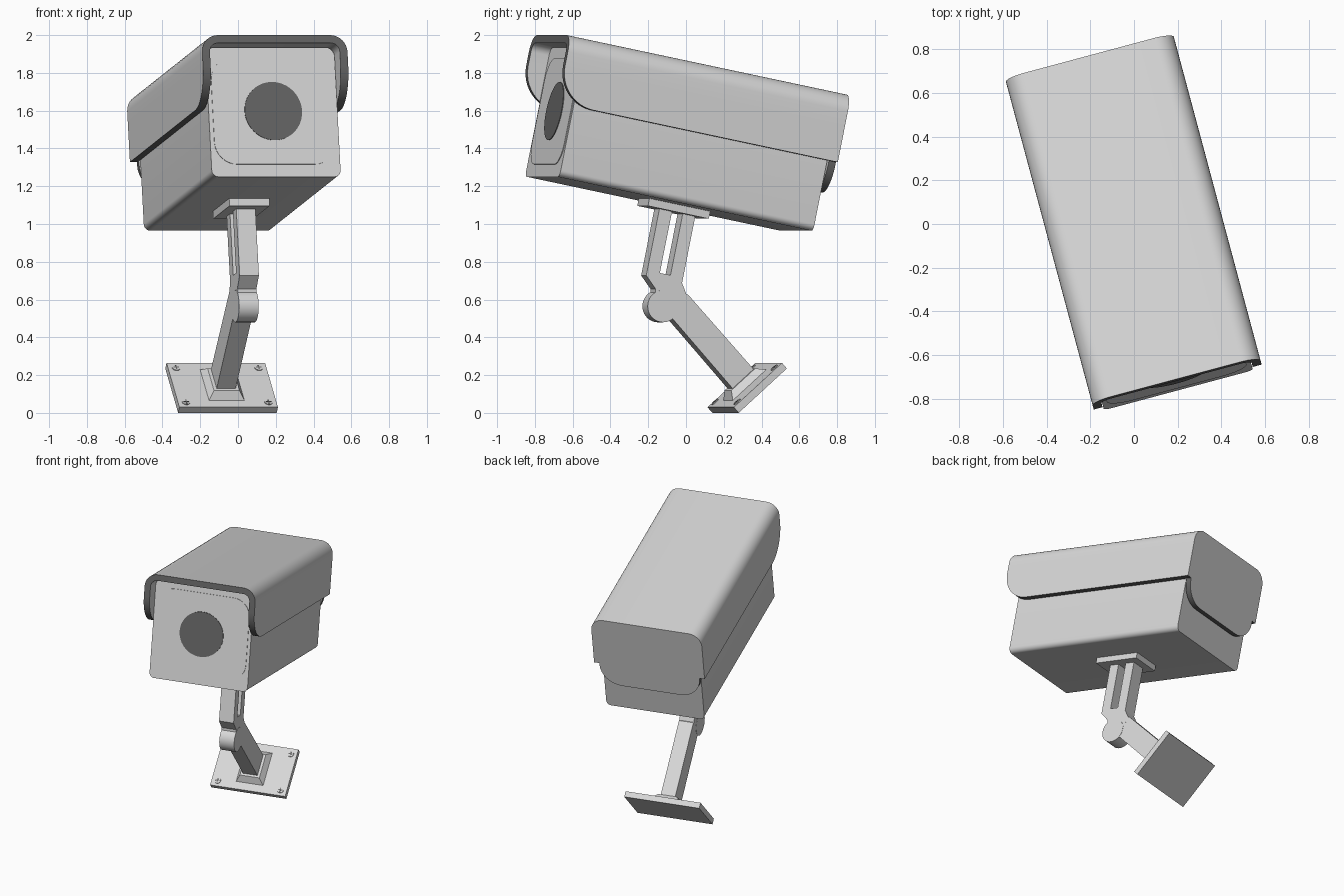
import bpy, bmesh
from math import sin, cos, pi, radians, sqrt
from mathutils import Matrix

if "Cube" in bpy.data.objects:
    bpy.data.objects.remove(bpy.data.objects["Cube"])


def material(name, v):
    m = bpy.data.materials.new(name)
    m.diffuse_color = (v, v, v, 1)
    m.use_nodes = True
    m.node_tree.nodes["Principled BSDF"].inputs["Base Color"].default_value = m.diffuse_color
    return m


LIGHT = material("light grey", 0.68)
DARK = material("dark grey", 0.13)

# Frames: everything is turned 15 degrees; the head is pitched, the wall base is tilted
YAW = Matrix.Rotation(radians(15), 4, 'Z')
HEAD = YAW @ Matrix.Translation((0, -0.788, 1.25)) @ Matrix.Rotation(radians(-11.6), 4, 'X')
BASE = YAW @ Matrix.Translation((0, 0.322, 0.1475)) @ Matrix.Rotation(radians(41.7), 4, 'X')


def finish(bm, name, frame, mats):
    bmesh.ops.recalc_face_normals(bm, faces=bm.faces[:])
    me = bpy.data.meshes.new(name)
    bm.to_mesh(me)
    bm.free()
    for m in mats:
        me.materials.append(m)
    o = bpy.data.objects.new(name, me)
    bpy.context.collection.objects.link(o)
    o.matrix_world = frame
    bpy.ops.object.select_all(action='DESELECT')
    o.select_set(True)
    bpy.context.view_layer.objects.active = o
    bpy.ops.object.shade_smooth_by_angle(angle=radians(30))
    return o


def prism(name, pts, t0, t1, axis, frame, mat, end_scale=1.0, dark_rule=None):
    """Extrude a 2D outline along a local axis; the far end may be scaled."""
    put = {'x': lambda p, t: (t, p[0], p[1]),
           'y': lambda p, t: (p[0], t, p[1]),
           'z': lambda p, t: (p[0], p[1], t)}[axis]
    bm = bmesh.new()
    a = [bm.verts.new(put(p, t0)) for p in pts]
    b = [bm.verts.new(put((p[0] * end_scale, p[1] * end_scale), t1)) for p in pts]
    bm.faces.new(a)
    bm.faces.new(b[::-1])
    n = len(pts)
    for i in range(n):
        j = (i + 1) % n
        f = bm.faces.new((a[i], a[j], b[j], b[i]))
        if dark_rule and dark_rule(f.calc_center_median()):
            f.material_index = 1
    return finish(bm, name, frame, [mat, DARK])


def arc(cx, cy, r, a0, a1, n=8):
    return [(cx + r * cos(radians(a0 + (a1 - a0) * i / n)),
             cy + r * sin(radians(a0 + (a1 - a0) * i / n))) for i in range(n + 1)]


def round_rect(x0, x1, y0, y1, r_low, r_top):
    return (arc(x1 - r_top, y1 - r_top, r_top, 0, 90) + arc(x0 + r_top, y1 - r_top, r_top, 90, 180)
            + arc(x0 + r_low, y0 + r_low, r_low, 180, 270) + arc(x1 - r_low, y0 + r_low, r_low, 270, 360))


def rect(x, y):
    return [(-x, -y), (x, -y), (x, y), (-x, y)]


# Camera housing with front window frame and lens
prism("housing", round_rect(-0.353, 0.353, 0, 0.70, 0.035, 0.05), 0, 1.42, 'y', HEAD, LIGHT)
prism("front_panel", round_rect(-0.331, 0.331, 0.067, 0.64, 0.12, 0.12), -0.004, 0.01, 'y', HEAD, LIGHT)
prism("lens", arc(0, 0.354, 0.157, 0, 360 - 7.5, 47), -0.008, 0.01, 'y', HEAD, DARK)

# Sun shield: an upside-down U shell whose front lower corners are rounded
W, TOP, LOW, R, T = 0.398, 0.745, 0.38, 0.2, 0.042
FRONT, BACK, PANEL = -0.10, 1.428, 1.467
CUT = [LOW + R * (1 - cos(pi / 2 * i / 12)) for i in range(13)]


def shield_profile(inset):
    w, r = W - inset, 0.09 - inset
    side = [(w, z) for z in CUT]
    corner = arc(w - r, TOP - 0.09, r, 0, 90)
    half = side + corner
    return half + [(-x, z) for x, z in half[::-1]]


def front_v(z):
    d = LOW + R - z
    return FRONT if d <= 0 else FRONT + R - sqrt(max(R * R - d * d, 0))


bm = bmesh.new()
rings = []
for inset in (0, T):
    prof = shield_profile(inset)
    rings.append([[bm.verts.new((x, front_v(z), z)) for x, z in prof],
                  [bm.verts.new((x, BACK, z)) for x, z in prof]])
(of, ob), (nf, nb) = rings
for i in range(len(of) - 1):
    bm.faces.new((of[i], of[i + 1], ob[i + 1], ob[i]))
    bm.faces.new((nf[i], nf[i + 1], nb[i + 1], nb[i]))
    bm.faces.new((ob[i], ob[i + 1], nb[i + 1], nb[i]))
    bm.faces.new((of[i], of[i + 1], nf[i + 1], nf[i])).material_index = 1   # front rim
for i in (0, -1):
    bm.faces.new((of[i], ob[i], nb[i], nf[i])).material_index = 1           # lower rim
finish(bm, "sun_shield", HEAD, [LIGHT, DARK])

# Rear flap of the shield, with a rounded tongue hanging lower
tongue = arc(-0.21, 0.366, 0.15, 180, 270) + arc(0.21, 0.366, 0.15, 270, 360)
flap = shield_profile(0) + [(-0.36, LOW)] + tongue + [(0.36, LOW)]
prism("shield_rear_flap", flap, BACK, PANEL, 'y', HEAD, LIGHT,
      dark_rule=lambda c: c.z < LOW + 0.001)

# Bracket: foot under the housing, slotted upper arm, hinge barrel
prism("bracket_foot", [(0.57, -0.04), (0.91, -0.04), (0.91, 0.005), (0.57, 0.005)],
      -0.11, 0.11, 'x', HEAD, LIGHT)
upper = [(0.65, -0.02), (0.72, -0.02), (0.72, -0.372), (0.78, -0.372), (0.78, -0.02), (0.85, -0.02),
         (0.85, -0.40), (0.89, -0.46), (0.82, -0.59), (0.72, -0.50), (0.715, -0.46), (0.65, -0.40)]
prism("upper_arm", upper, -0.0525, 0.0525, 'x', HEAD, LIGHT)
prism("hinge_barrel", arc(0.773, -0.541, 0.085, 0, 350, 35), -0.0535, 0.0535, 'x', HEAD, LIGHT)

# Lower arm, collar and tilted wall plate
prism("lower_arm", [(-0.072, 0), (0.082, 0), (0.076, 0.575), (0.0, 0.64), (-0.072, 0.585)],
      -0.052, 0.052, 'x', BASE, LIGHT)
prism("arm_collar", rect(0.097, 0.122), 0, 0.04, 'z', BASE, LIGHT, end_scale=0.72)
prism("wall_plate", rect(0.27, 0.1766), -0.04, 0, 'z', BASE, LIGHT)

# Four cross-head screws
for sx in (-1, 1):
    for sy in (-1, 1):
        spot = BASE @ Matrix.Translation((sx * 0.226, sy * 0.136, 0))
        prism("screw_head", arc(0, 0, 0.022, 0, 345, 23), -0.005, 0.005, 'z', spot, LIGHT)
        for k, shape in enumerate((rect(0.015, 0.003), rect(0.003, 0.015))):
            prism("screw_slot", shape, 0, 0.006 + 0.0003 * k, 'z', spot, DARK)
